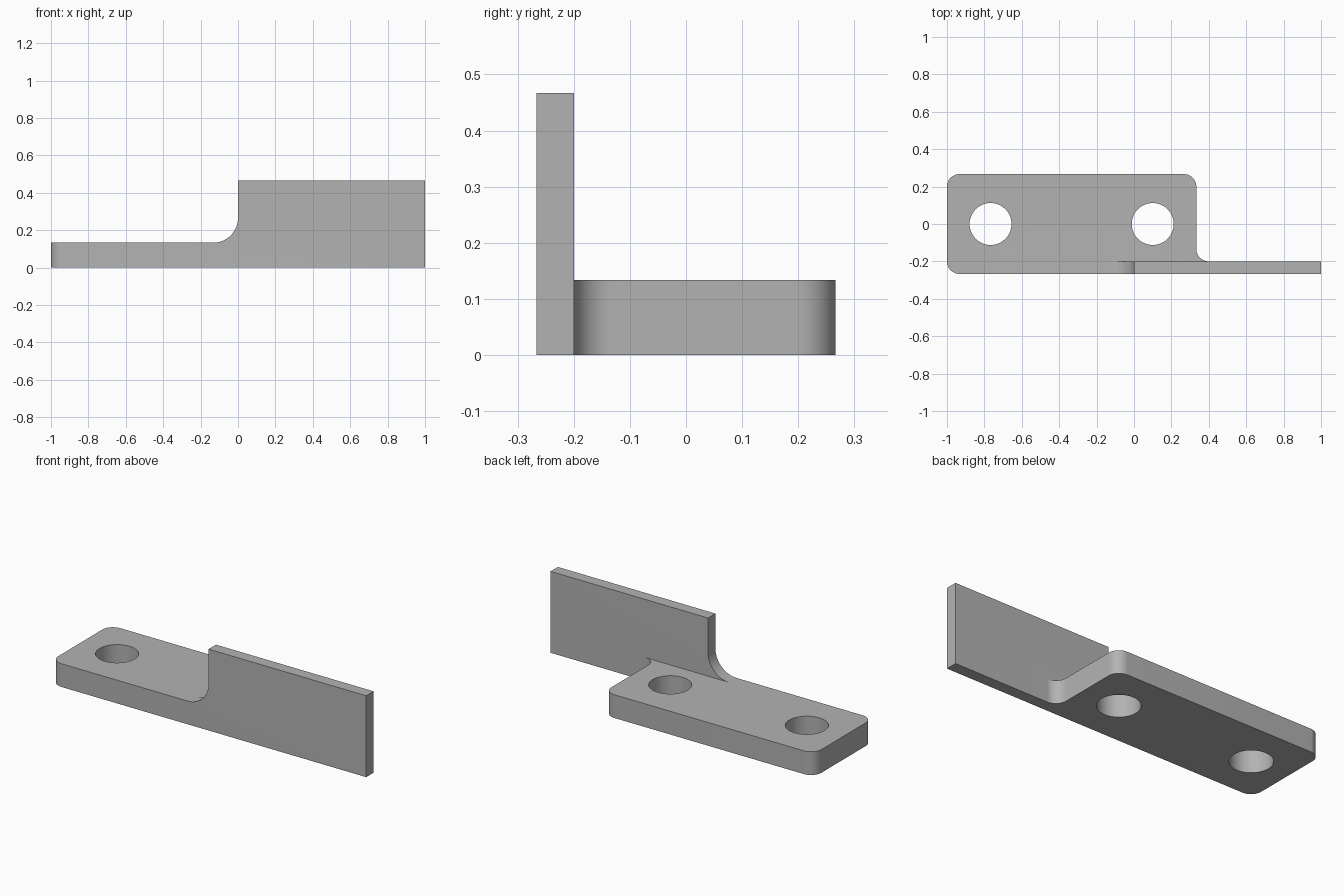
import bpy, bmesh
from math import cos, sin, radians
from mathutils import Vector

cube = bpy.data.objects.get("Cube")
if cube:
    bpy.data.objects.remove(cube, do_unlink=True)

grey = bpy.data.materials.new("light grey metal")
grey.use_nodes = True
color = (0.45, 0.45, 0.45, 1)
grey.diffuse_color = color
grey.node_tree.nodes["Principled BSDF"].inputs["Base Color"].default_value = color

LOW, FRONT, BACK = 0.1333, -0.2667, 0.2667   # plate thickness and depth limits
WEB = -0.2                                    # back face of the upright web
R = 0.0667                                    # corner radius


def arc(cx, cy, r, start, end, steps=16):
    angles = [radians(start + (end - start) * i / steps) for i in range(steps + 1)]
    return [(cx + r * cos(a), cy + r * sin(a)) for a in angles]


def extrude(name, points, origin, direction):
    """Extrude an outline; a vertical direction draws it in XY, otherwise in XZ."""
    bm = bmesh.new()
    flat = direction[2] != 0
    verts = [bm.verts.new((u, v, origin) if flat else (u, origin, v)) for u, v in points]
    face = bm.faces.new(verts)
    top = bmesh.ops.extrude_face_region(bm, geom=[face])["geom"]
    moved = [g for g in top if isinstance(g, bmesh.types.BMVert)]
    bmesh.ops.translate(bm, verts=moved, vec=Vector(direction))
    bmesh.ops.recalc_face_normals(bm, faces=bm.faces)
    mesh = bpy.data.meshes.new(name)
    bm.to_mesh(mesh)
    bm.free()
    mesh.materials.append(grey)
    obj = bpy.data.objects.new(name, mesh)
    bpy.context.collection.objects.link(obj)
    return obj


def combine(target, tool, operation):
    mod = target.modifiers.new(operation.lower(), "BOOLEAN")
    mod.operation, mod.object, mod.solver = operation, tool, "EXACT"
    bpy.context.view_layer.objects.active = target
    bpy.ops.object.modifier_apply(modifier=mod.name)
    bpy.data.objects.remove(tool, do_unlink=True)


# Mounting plate with rounded corners, running into the foot of the web
outline = [(1, FRONT), (1, WEB)]
outline += arc(0.3333 + R, WEB + R, R, 270, 180)
outline += arc(0.3333 - R, BACK - R, R, 0, 90)
outline += arc(-1 + R, BACK - R, R, 90, 180)
outline += arc(-1 + R, FRONT + R, R, 180, 270)
bracket = extrude("bracket", outline, 0, (0, 0, LOW))

# Screw holes
for x in (-0.767, 0.1):
    cutter = extrude("hole_cutter", arc(x, 0, 0.112, 0, 352.5, 47), -0.1, (0, 0, 0.4))
    cutter.hide_render = True
    combine(bracket, cutter, "DIFFERENCE")

# Upright web with a concave sweep down to the plate
profile = [(1, LOW), (1, 0.4667), (0, 0.4667)]
profile += arc(-LOW, 2 * LOW, LOW, 0, -90)
web = extrude("upright_web", profile, FRONT, (0, WEB - FRONT, 0))
combine(bracket, web, "UNION")

# Merge the flush faces left by the union
bm = bmesh.new()
bm.from_mesh(bracket.data)
bmesh.ops.remove_doubles(bm, verts=bm.verts, dist=0.0001)
bmesh.ops.dissolve_limit(bm, angle_limit=radians(0.5), verts=bm.verts, edges=bm.edges)
bm.to_mesh(bracket.data)
bm.free()

# Smooth the rounded surfaces and keep the hard edges crisp
bpy.ops.object.select_all(action="DESELECT")
bracket.select_set(True)
bpy.context.view_layer.objects.active = bracket
bpy.ops.object.shade_smooth_by_angle(angle=radians(30))
